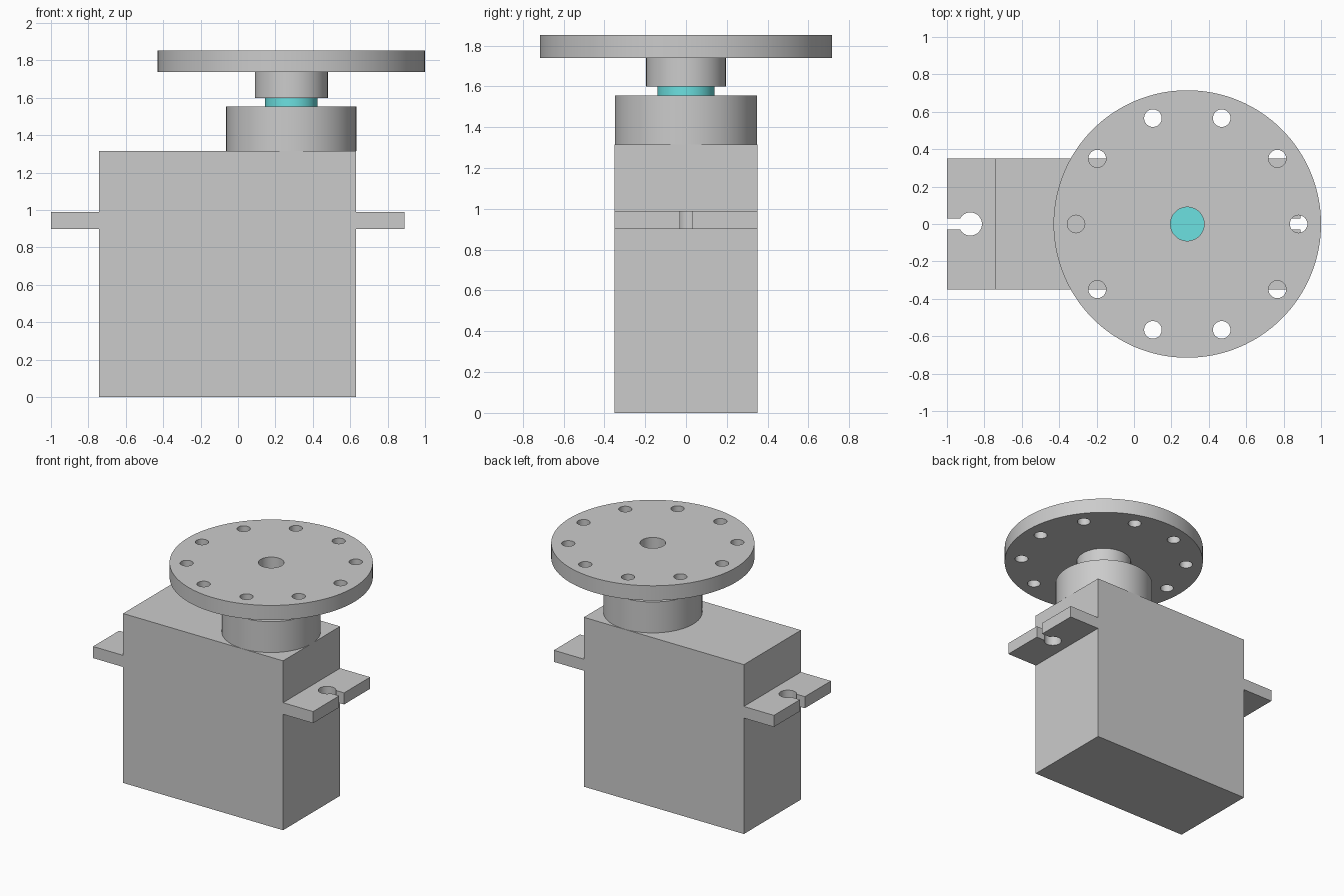
import bpy, bmesh
from math import sin, cos, pi, asin
from mathutils import Vector

if "Cube" in bpy.data.objects:
    bpy.data.objects.remove(bpy.data.objects["Cube"])

AXIS_X = 0.285      # output axis of the servo
MID_X = -0.055      # middle of the case


def circle(r, cx=0.0, cy=0.0, n=64):
    return [(cx + r * cos(2 * pi * i / n), cy + r * sin(2 * pi * i / n)) for i in range(n)]


def prism(name, loops, z0, z1, x=0.0, color=None):
    """Extrude an outline (first loop) with optional holes (other loops) from z0 to z1."""
    bm = bmesh.new()
    edges = []
    for loop in loops:
        vs = [bm.verts.new((px, py, z0)) for px, py in loop]
        edges += [bm.edges.new((a, b)) for a, b in zip(vs, vs[1:] + vs[:1])]
    bmesh.ops.triangle_fill(bm, edges=edges, use_beauty=True, normal=Vector((0, 0, 1)))
    ext = bmesh.ops.extrude_face_region(bm, geom=bm.faces[:])
    top = [v for v in ext["geom"] if isinstance(v, bmesh.types.BMVert)]
    bmesh.ops.translate(bm, verts=top, vec=(0, 0, z1 - z0))
    bmesh.ops.recalc_face_normals(bm, faces=bm.faces[:])
    mesh = bpy.data.meshes.new(name)
    bm.to_mesh(mesh)
    bm.free()
    ob = bpy.data.objects.new(name, mesh)
    ob.location.x = x
    bpy.context.collection.objects.link(ob)
    if color:
        mat = bpy.data.materials.new(name + "_color")
        mat.diffuse_color = color
        mat.use_nodes = True
        mat.node_tree.nodes["Principled BSDF"].inputs["Base Color"].default_value = mat.diffuse_color
        mesh.materials.append(mat)
    bpy.ops.object.select_all(action="DESELECT")
    ob.select_set(True)
    bpy.context.view_layer.objects.active = ob
    bpy.ops.object.shade_smooth_by_angle(angle=pi / 6)
    return ob


# Case
hx, hy = 0.687, 0.35
prism("case", [[(-hx, -hy), (hx, -hy), (hx, hy), (-hx, hy)]], 0, 1.315, MID_X)

# Mounting tabs with keyhole slots, mirrored to the other end
end, hole_x, hole_r, slot = 0.945, 0.82, 0.062, 0.03
a = asin(slot / hole_r)
n = 40
arc = [(hole_x + hole_r * cos(t), hole_r * sin(t))
       for t in (-a - (2 * pi - 2 * a) * i / n for i in range(n + 1))]
tab = prism("mounting_tabs",
            [[(hx, -hy), (end, -hy), (end, -slot)] + arc + [(end, slot), (end, hy), (hx, hy)]],
            0.90, 0.99, MID_X)
tab.modifiers.new("Mirror", "MIRROR")

# Gear collar and output shaft
prism("gear_collar", [circle(0.348, n=96)], 1.315, 1.555, AXIS_X)
prism("output_shaft", [circle(0.14)], 1.555, 1.738, AXIS_X, (0.15, 0.75, 0.75, 1))

# Horn: hub sleeve and perforated disc
prism("horn_hub", [circle(0.195), circle(0.14)], 1.598, 1.738, AXIS_X)
holes = [circle(0.047, 0.595 * cos(i * pi / 5), 0.595 * sin(i * pi / 5), 32) for i in range(10)]
prism("horn_disc", [circle(0.715, n=128), circle(0.09)] + holes, 1.738, 1.852, AXIS_X)
